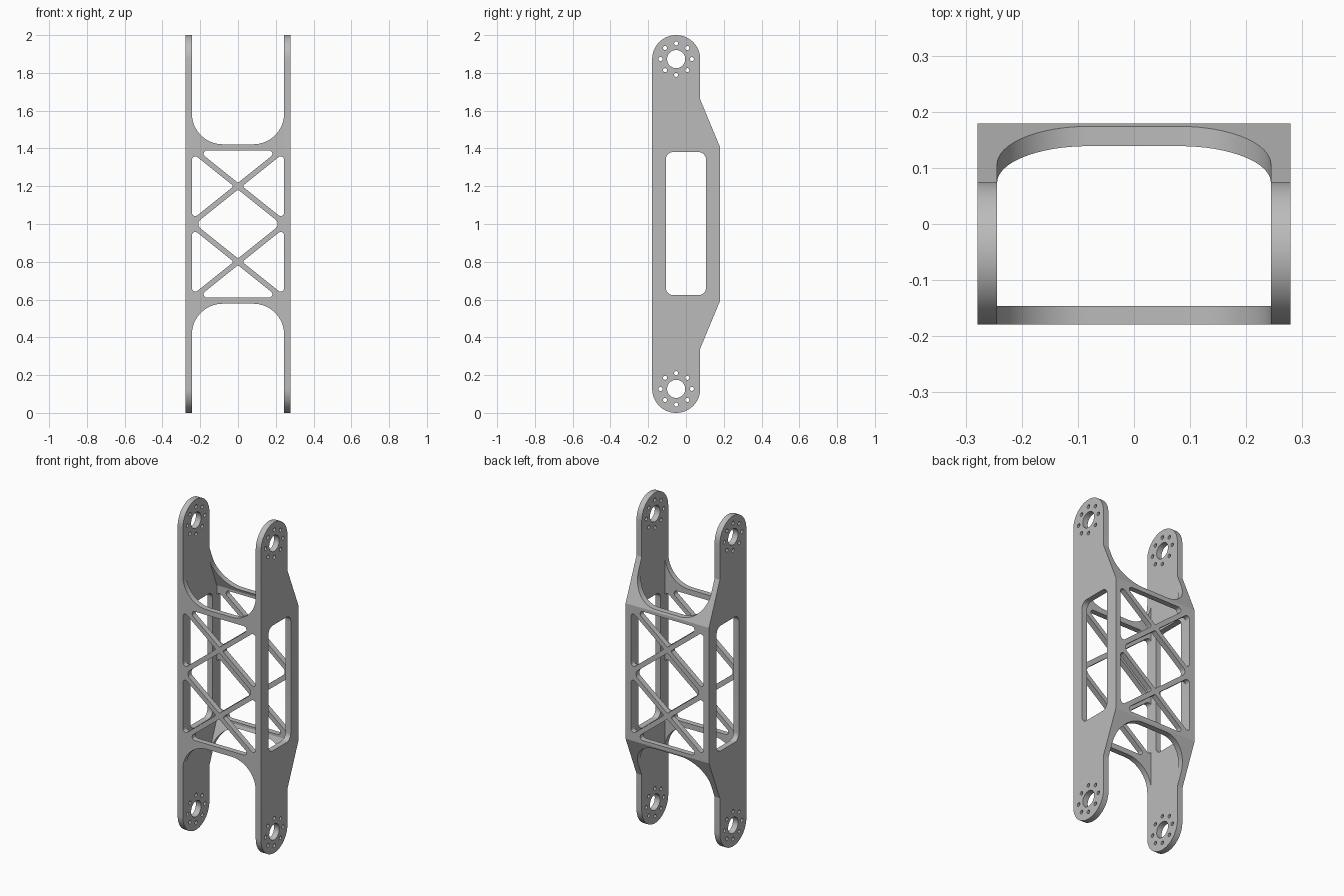
import bpy, bmesh, math
from mathutils import Vector

cube = bpy.data.objects.get("Cube")
if cube:
    bpy.data.objects.remove(cube, do_unlink=True)

HALF_W, INNER_W = 0.279, 0.244       # outer and inner half width
FRONT, BACK, WALL = -0.179, 0.179, 0.033
BOSS_Y, BOSS_R = -0.052, 0.127       # rounded lug ends


def rounded(corners, steps=10):
    """Closed outline from (a, b, radius) corners."""
    out = []
    for i, (a, b, r) in enumerate(corners):
        p = Vector((a, b))
        if r == 0:
            out.append(p)
            continue
        u = (Vector(corners[i - 1][:2]) - p).normalized()
        v = (Vector(corners[(i + 1) % len(corners)][:2]) - p).normalized()
        half = u.angle(v) / 2
        c = p + (u + v).normalized() * (r / math.sin(half))
        t = r / math.tan(half)
        start, end = (p + u * t - c).normalized(), (p + v * t - c).normalized()
        out += [c + start.slerp(end, k / steps) * r for k in range(steps + 1)]
    return out


def circle(a, b, r, n):
    return [Vector((a + r * math.cos(math.tau * k / n), b + r * math.sin(math.tau * k / n)))
            for k in range(n)]


def flip(corners):
    """Mirror an outline about mid height."""
    return [(a, 2 - b, r) for a, b, r in corners]


def prisms(name, outlines, axis, half):
    """Object made of outlines extruded along x or y."""
    bm = bmesh.new()
    for pts in outlines:
        def place(p, d):
            return (d, p.x, p.y) if axis == "x" else (p.x, d, p.y)
        lo = [bm.verts.new(place(p, -half)) for p in pts]
        hi = [bm.verts.new(place(p, half)) for p in pts]
        bm.faces.new(lo)
        bm.faces.new(hi[::-1])
        n = len(pts)
        for i in range(n):
            j = (i + 1) % n
            bm.faces.new((lo[j], lo[i], hi[i], hi[j]))
    bmesh.ops.recalc_face_normals(bm, faces=bm.faces)
    mesh = bpy.data.meshes.new(name)
    bm.to_mesh(mesh)
    bm.free()
    obj = bpy.data.objects.new(name, mesh)
    bpy.context.collection.objects.link(obj)
    return obj


# Solid body with the side plate outline
lug_back = BOSS_Y + BOSS_R
lug_r = BOSS_R - 0.0005
upper = [(BACK, 1.41, 0), (lug_back, 1.66, 0), (lug_back, 2, lug_r), (FRONT, 2, lug_r)]
link = prisms("link_frame", [rounded(upper + flip(upper)[::-1], 20)], "x", HALF_W)

# Hollow interior following the sloped back
inner = BACK - WALL
hollow = [(inner, 1.404, 0), (inner - 0.4 * 0.346, 1.75, 0), (FRONT + WALL, 1.75, 0)]
cavity = prisms("cavity_cutter", [rounded(hollow + flip(hollow)[::-1])], "x", INNER_W)

# Fork openings and truss windows, cut front to back
fork = [(-INNER_W, 2.1, 0), (-INNER_W, 1.422, 0.163), (INNER_W, 1.422, 0.163), (INNER_W, 2.1, 0)]
slope, gap, mid = 0.8, 0.018, 1.2
wide = (1.39 - mid - gap) / slope
tall = INNER_W * slope - gap
cap = [(-wide, 1.39, 0.018), (0, mid + gap, 0.01), (wide, 1.39, 0.018)]
outlines = []
for shape in (fork, cap):
    outlines += [rounded(shape, 16), rounded(flip(shape), 16)]
for s in (-1, 1):
    tri = [(s * INNER_W, mid + tall, 0.018), (s * INNER_W, mid - tall, 0.018),
           (s * gap / slope, mid, 0.01)]
    outlines += [rounded(tri), rounded(flip(tri))]
node = (mid - gap - 1) / slope
outlines.append(rounded([(0, mid - gap, 0.01), (node, 1, 0.03),
                         (0, 2 - mid + gap, 0.01), (-node, 1, 0.03)]))
truss = prisms("truss_cutter", outlines, "y", 0.5)

# Side windows, bearing bores and bolt circles, cut side to side
outlines = [rounded([(-0.107, 0.623, 0.04), (0.106, 0.623, 0.04),
                     (0.106, 1.381, 0.04), (-0.107, 1.381, 0.04)])]
for z in (BOSS_R, 2 - BOSS_R):
    outlines.append(circle(BOSS_Y, z, 0.048, 40))
    outlines += [circle(p.x, p.y, 0.011, 14) for p in circle(BOSS_Y, z, 0.083, 8)]
side = prisms("side_cutter", outlines, "x", 0.5)

# Apply the cuts
bpy.context.view_layer.objects.active = link
for cutter in (cavity, truss, side):
    cutter.hide_render = True
    mod = link.modifiers.new(cutter.name, "BOOLEAN")
    mod.operation, mod.solver, mod.object = "DIFFERENCE", "EXACT", cutter
    bpy.ops.object.modifier_apply(modifier=mod.name)
    bpy.data.objects.remove(cutter, do_unlink=True)

# Single metal colour
metal = bpy.data.materials.new("light_grey_metal")
metal.use_nodes = True
colour = (0.5, 0.5, 0.5, 1)
metal.diffuse_color = colour
metal.node_tree.nodes["Principled BSDF"].inputs["Base Color"].default_value = colour
link.data.materials.clear()
link.data.materials.append(metal)

for o in bpy.context.selected_objects:
    o.select_set(False)
link.select_set(True)
bpy.ops.object.shade_smooth_by_angle(angle=math.radians(20))
